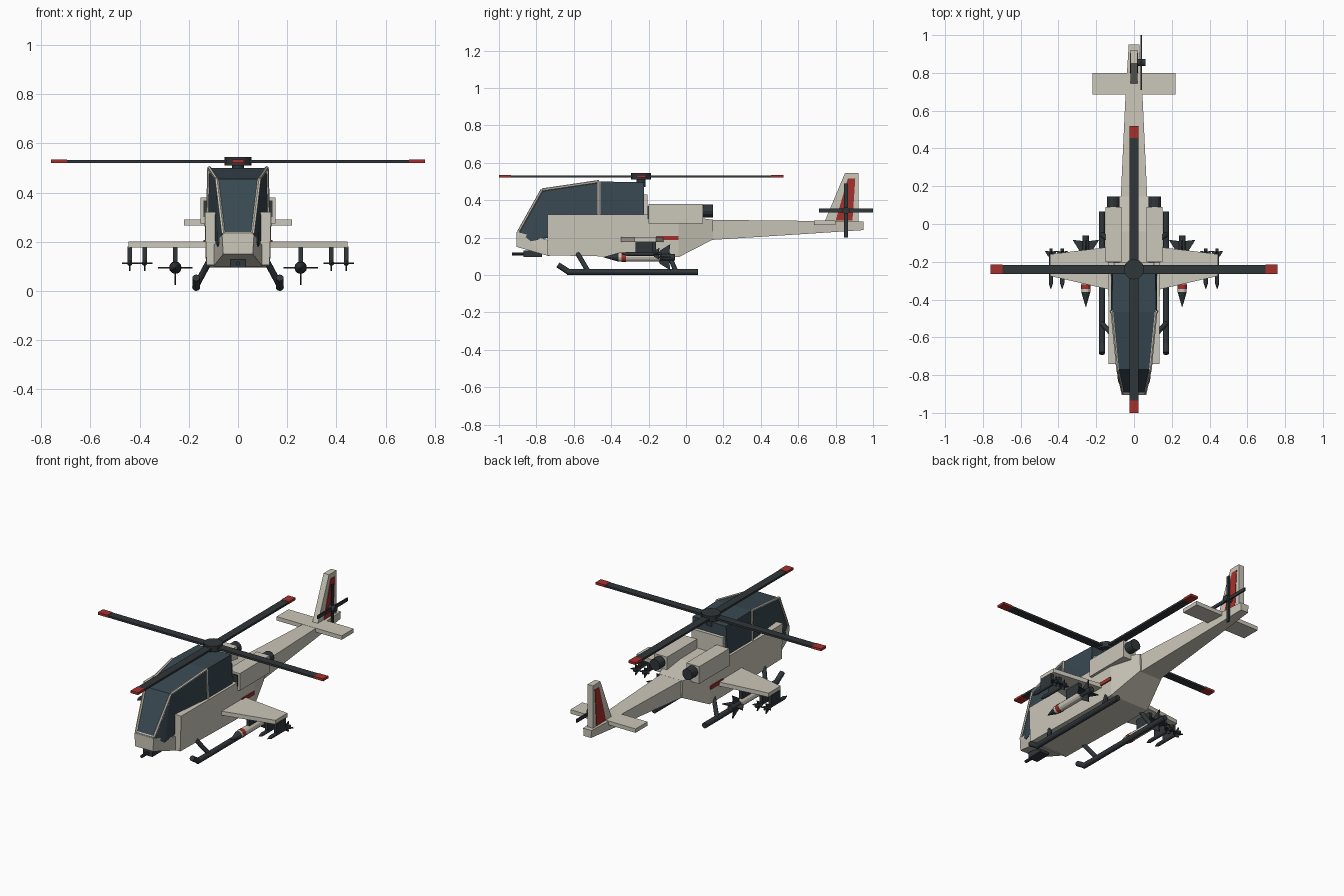
import bpy, bmesh, math
from mathutils import Vector, Matrix

if "Cube" in bpy.data.objects:
    bpy.data.objects.remove(bpy.data.objects["Cube"])


def material(name, rgb):
    m = bpy.data.materials.new(name)
    m.diffuse_color = (*rgb, 1)
    m.use_nodes = True
    m.node_tree.nodes["Principled BSDF"].inputs["Base Color"].default_value = m.diffuse_color
    return m


PALE = material("pale_paint", (0.60, 0.57, 0.49))
DARK = material("dark_metal", (0.03, 0.037, 0.042))
GLASS = material("tinted_glass", (0.04, 0.065, 0.082))
RED = material("red_paint", (0.38, 0.03, 0.025))


def finish(name, bm, mat):
    bmesh.ops.recalc_face_normals(bm, faces=bm.faces[:])
    me = bpy.data.meshes.new(name)
    bm.to_mesh(me)
    bm.free()
    me.materials.append(mat)
    ob = bpy.data.objects.new(name, me)
    bpy.context.collection.objects.link(ob)
    return ob


def hull(name, pts, mat, mirror=False):
    """Flat-faced solid around points, optionally mirrored in x."""
    bm = bmesh.new()
    for x, y, z in pts:
        bm.verts.new((x, y, z))
        if mirror:
            bm.verts.new((-x, y, z))
    bmesh.ops.convex_hull(bm, input=bm.verts[:])
    bmesh.ops.dissolve_limit(bm, angle_limit=0.01, verts=bm.verts[:], edges=bm.edges[:])
    return finish(name, bm, mat)


def box(name, x0, x1, y0, y1, z0, z1, mat):
    return hull(name, [(x, y, z) for x in (x0, x1) for y in (y0, y1) for z in (z0, z1)], mat)


def rod(name, a, b, r1, mat, r2=None, n=12):
    a, b = Vector(a), Vector(b)
    d = b - a
    bm = bmesh.new()
    M = Matrix.Translation((a + b) / 2) @ d.to_track_quat('Z', 'Y').to_matrix().to_4x4()
    bmesh.ops.create_cone(bm, cap_ends=True, segments=n, radius1=r1,
                          radius2=r1 if r2 is None else r2, depth=d.length, matrix=M)
    return finish(name, bm, mat)


def plate(name, yz, x0, x1, mat):
    """Side profile given a thickness in x."""
    return hull(name, [(x, y, z) for x in (x0, x1) for y, z in yz], mat)


def loft(name, sections, mat):
    """Rectangular sections along y: (y, half width bottom, half width top, z0, z1)."""
    bm = bmesh.new()
    rings = [[bm.verts.new(p) for p in ((-b, y, z0), (b, y, z0), (t, y, z1), (-t, y, z1))]
             for y, b, t, z0, z1 in sections]
    for p, q in zip(rings, rings[1:]):
        for i in range(4):
            j = (i + 1) % 4
            bm.faces.new((p[i], p[j], q[j], q[i]))
    bm.faces.new(rings[0])
    bm.faces.new(rings[-1])
    return finish(name, bm, mat)


# Fuselage, nose and tail boom
loft("fuselage", [(-0.74, 0.128, 0.135, 0.105, 0.322), (-0.2, 0.13, 0.137, 0.095, 0.322),
                  (-0.04, 0.13, 0.137, 0.095, 0.32), (0.145, 0.075, 0.08, 0.19, 0.295)], PALE)
hull("nose", [(0.065, -0.905, 0.23), (0.06, -0.905, 0.15), (0.1, -0.73, 0.1), (0.1, -0.73, 0.185)], PALE, True)
loft("tail_boom", [(0.1, 0.07, 0.072, 0.185, 0.295), (0.68, 0.04, 0.045, 0.222, 0.289),
                   (0.95, 0.025, 0.028, 0.24, 0.286)], PALE)
loft("rear_bulkhead", [(-0.23, 0.11, 0.105, 0.3, 0.43), (-0.205, 0.11, 0.105, 0.3, 0.43)], PALE)

# Canopy glass and its frame bars
A, B, C, D = (0.06, -0.895, 0.232), (0.087, -0.77, 0.455), (0.117, -0.465, 0.5), (0.113, -0.225, 0.495)
E, F, G = (0.122, -0.225, 0.3), (0.122, -0.465, 0.3), (0.085, -0.83, 0.18)
hull("canopy", [A, B, C, D, E, F, G], GLASS, True)
for s, side in ((-1, "left"), (1, "right")):
    m = lambda p: (s * p[0], p[1], p[2])
    for i, (p, q) in enumerate(((A, B), (B, C), (C, F))):
        rod(f"{side}_canopy_frame_{i}", m(p), m(q), 0.008, PALE, n=6)
rod("windscreen_sill", (-A[0], A[1], A[2]), A, 0.008, PALE, n=6)

# Nose gun
box("gun_mount", -0.032, 0.032, -0.87, -0.77, 0.095, 0.13, DARK)
rod("gun_barrel", (0, -0.93, 0.112), (0, -0.86, 0.112), 0.009, DARK, n=8)

# Main rotor
rod("rotor_mast", (0, -0.24, 0.47), (0, -0.24, 0.515), 0.024, DARK)
rod("rotor_hub", (0, -0.24, 0.51), (0, -0.24, 0.545), 0.054, DARK)
for i in range(4):
    R = Matrix.Translation((0, -0.24, 0)) @ Matrix.Rotation(i * math.pi / 2, 4, 'Z')
    box(f"rotor_blade_{i}", 0.04, 0.695, -0.024, 0.024, 0.52, 0.532, DARK).data.transform(R)
    box(f"rotor_tip_{i}", 0.695, 0.76, -0.025, 0.025, 0.52, 0.534, RED).data.transform(R)

# Tail fin, stabiliser and tail rotor
plate("tail_fin", [(0.735, 0.27), (0.85, 0.545), (0.922, 0.545), (0.922, 0.27)], -0.018, 0.018, PALE)
plate("fin_stripe", [(0.80, 0.29), (0.865, 0.515), (0.905, 0.515), (0.89, 0.29)], -0.021, 0.021, RED)
box("stabiliser", -0.22, 0.22, 0.685, 0.80, 0.266, 0.29, PALE)
rod("tail_rotor_hub", (0.01, 0.855, 0.345), (0.06, 0.855, 0.345), 0.019, DARK)
box("tail_blade_flat", 0.035, 0.043, 0.71, 1.0, 0.335, 0.355, DARK)
box("tail_blade_upright", 0.035, 0.043, 0.845, 0.865, 0.2, 0.49, DARK)


def missile(name, x, z, y0, y1, r, span, body, nose, root):
    """Rocket pointing to -y with nose cone and four swept tail fins."""
    rod(f"{name}_nose", (x, y0, z), (x, y0 + nose, z), 0.001, DARK, r)
    rod(f"{name}_body", (x, y0 + nose, z), (x, y1 - root, z), r, body)
    rod(f"{name}_tail", (x, y1 - root, z), (x, y1, z), r * 0.75, DARK)
    t = 0.003
    for k in range(4):
        prof = [(0, y1 - root * 1.2), (0, y1 - root * 0.4), (span, y1 - root * 0.3), (span * 0.5, y1 - root)]
        fin = hull(f"{name}_fin_{k}", [(u, y, w) for u, y in prof for w in (-t, t)], DARK)
        fin.data.transform(Matrix.Translation((x, 0, z)) @ Matrix.Rotation(k * math.pi / 2, 4, 'Y'))


for s, side in ((-1, "left"), (1, "right")):
    # Engine pods, intakes and exhausts
    a, b = sorted((s * 0.065, s * 0.152))
    box(f"{side}_engine", a, b, -0.2, 0.09, 0.275, 0.38, PALE)
    a, b = sorted((s * 0.078, s * 0.14))
    box(f"{side}_intake", a, b, -0.205, -0.19, 0.3, 0.368, DARK)
    rod(f"{side}_exhaust", (s * 0.11, 0.06, 0.342), (s * 0.11, 0.145, 0.342), 0.034, DARK)

    # Skid with raised toe and two struts
    x = s * 0.17
    rod(f"{side}_skid", (x, -0.635, 0.0165), (x, 0.065, 0.0165), 0.0165, DARK)
    rod(f"{side}_skid_toe", (x, -0.63, 0.018), (x, -0.685, 0.054), 0.0155, DARK)
    rod(f"{side}_front_strut", (x, -0.525, 0.022), (s * 0.12, -0.58, 0.115), 0.013, DARK)
    rod(f"{side}_rear_strut", (x, -0.055, 0.022), (s * 0.12, -0.095, 0.115), 0.013, DARK)

    # Stub wing and side stripe
    wing = [(0.12, -0.35), (0.12, -0.12), (0.445, -0.16), (0.445, -0.275)]
    hull(f"{side}_wing", [(s * u, y, z) for u, y in wing for z in (0.177, 0.202)], PALE)
    a, b = sorted((s * 0.12, s * 0.14))
    box(f"{side}_side_stripe", a, b, -0.16, -0.04, 0.187, 0.208, RED)

    # Large rocket with red band and pylon
    x = s * 0.255
    missile(f"{side}_rocket", x, 0.095, -0.44, -0.06, 0.024, 0.07, PALE, 0.08, 0.08)
    rod(f"{side}_rocket_band", (x, -0.345, 0.095), (x, -0.32, 0.095), 0.0255, RED)
    box(f"{side}_rocket_pylon", x - 0.01, x + 0.01, -0.27, -0.16, 0.11, 0.18, DARK)

    # Pair of small missiles near the wing tip
    for i, u in enumerate((0.38, 0.44)):
        x = s * u
        missile(f"{side}_missile_{i}", x, 0.113, -0.345, -0.13, 0.011, 0.032, DARK, 0.03, 0.04)
        box(f"{side}_missile_pylon_{i}", x - 0.009, x + 0.009, -0.27, -0.18, 0.118, 0.18, DARK)
